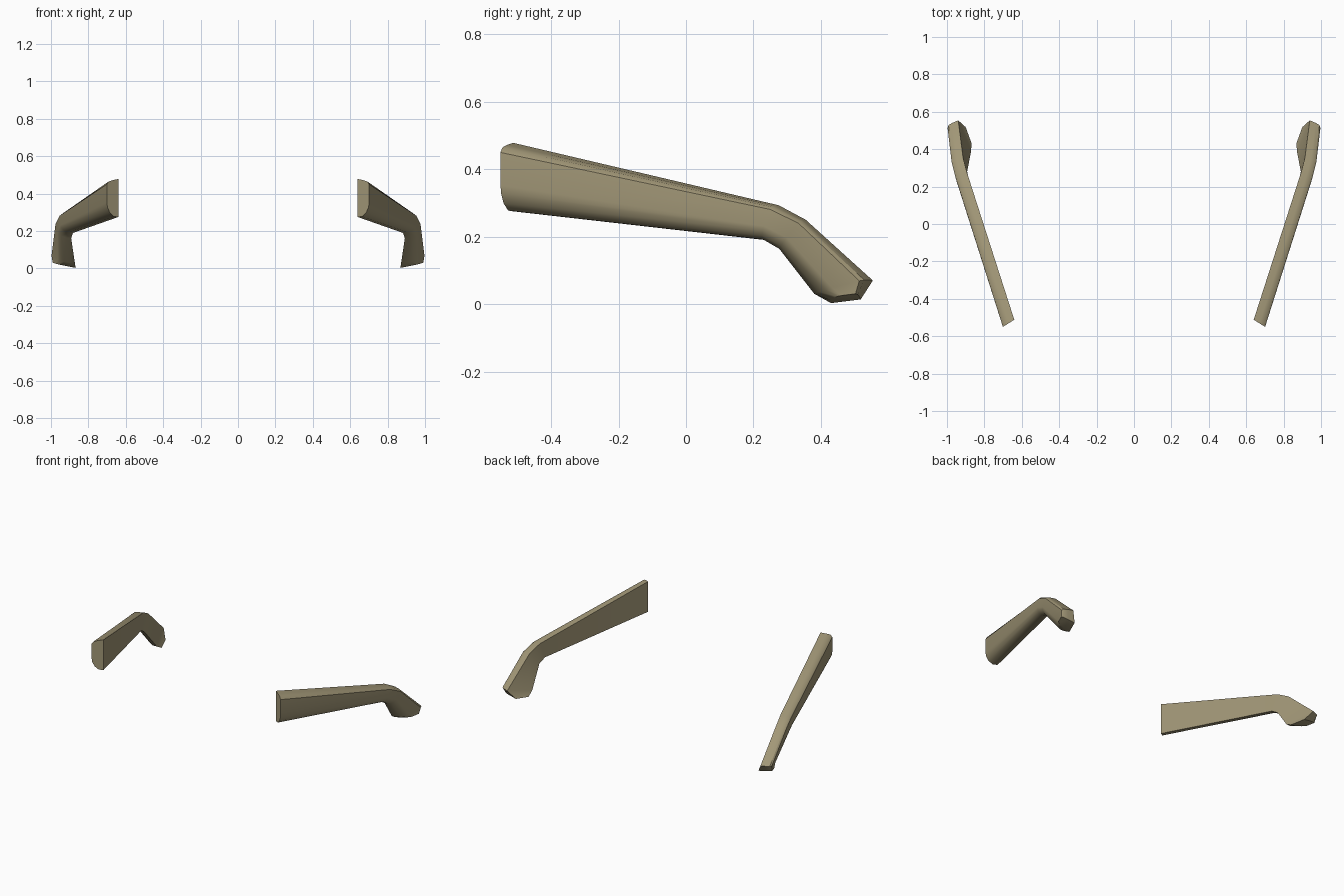
import bpy, bmesh, math
from mathutils import Vector

if "Cube" in bpy.data.objects:
    bpy.data.objects.remove(bpy.data.objects["Cube"])

mat = bpy.data.materials.new("olive tan")
mat.diffuse_color = (0.36, 0.31, 0.185, 1)
mat.use_nodes = True
mat.node_tree.nodes["Principled BSDF"].inputs["Base Color"].default_value = mat.diffuse_color

# Cross-section: flat inner face, rounded outer edges (outward share, share of height downward)
SECTION = [(0, 0), (0, 1), (.4, .98), (.75, .87), (.95, .72), (1, .6), (1, .12), (.85, .05), (.5, .02)]

# Stations along the arm: inner top, inner bottom, outward offset
STATIONS = [
    ((.64, -.512, .478), (.64, -.512, .275), (.061, -.038, -.004)),   # front end
    ((.893, .275, .293), (.882, .235, .19), (.063, -.020, 0)),        # bend start
    ((.914, .355, .25), (.892, .28, .162), (.064, -.012, 0)),         # bend end
    ((.94, .554, .07), (.872, .385, .028), (.065, -.020, .004)),      # foot
    ((.900, .518, .014), (.868, .43, .003), (.095, -.005, .018)),     # sole
]


def arm(name, side):
    bm = bmesh.new()
    rings = []
    for top, bottom, out in STATIONS:
        t, b, o = Vector(top), Vector(bottom), Vector(out)
        ring = []
        for u, s in SECTION:
            p = t.lerp(b, s) + o * u
            ring.append(bm.verts.new((p.x * side, p.y, p.z)))
        rings.append(ring)
    n = len(SECTION)
    for r0, r1 in zip(rings, rings[1:]):
        for i in range(n):
            j = (i + 1) % n
            bm.faces.new((r0[i], r0[j], r1[j], r1[i]))
    bm.faces.new(rings[0])
    bm.faces.new(rings[-1])
    bmesh.ops.recalc_face_normals(bm, faces=bm.faces)
    me = bpy.data.meshes.new(name)
    bm.to_mesh(me)
    bm.free()
    me.materials.append(mat)
    ob = bpy.data.objects.new(name, me)
    bpy.context.collection.objects.link(ob)
    bpy.ops.object.select_all(action='DESELECT')
    ob.select_set(True)
    bpy.context.view_layer.objects.active = ob
    bpy.ops.object.shade_smooth_by_angle(angle=math.radians(35))


# Mirrored pair of bent arms
arm("right_arm", 1)
arm("left_arm", -1)
